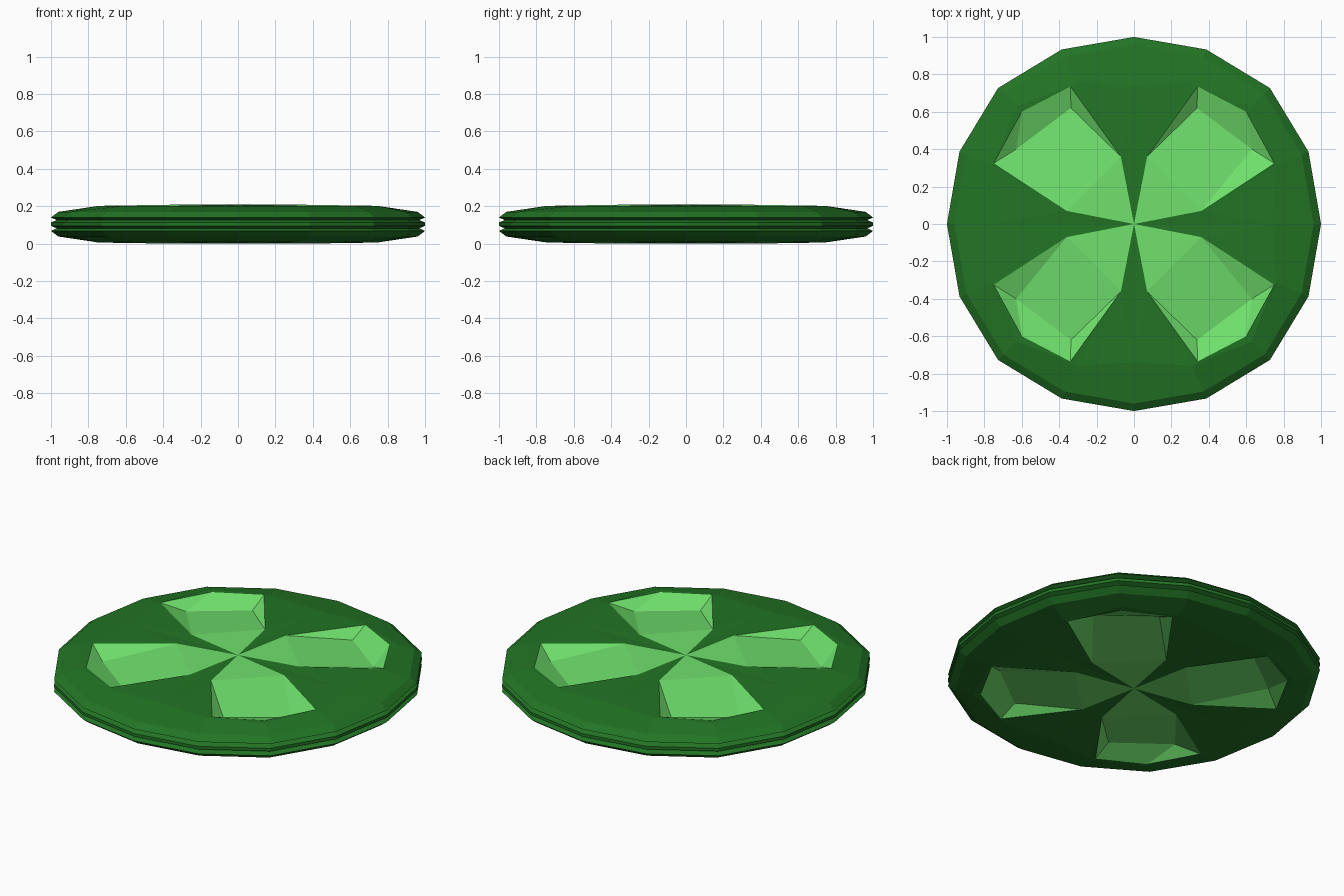
import bpy, bmesh
from math import sin, cos, radians

if "Cube" in bpy.data.objects:
    bpy.data.objects.remove(bpy.data.objects["Cube"])

MID = 0.104          # mid height; the disc is mirrored about it
TOP = 0.104          # half thickness


def material(name, rgb):
    m = bpy.data.materials.new(name)
    m.diffuse_color = (*rgb, 1)
    m.use_nodes = True
    m.node_tree.nodes["Principled BSDF"].inputs["Base Color"].default_value = m.diffuse_color
    return m


def build(name, faces, mat):
    """Mirror first-octant faces into all eight octants and weld them."""
    bm = bmesh.new()
    for sx in (1, -1):
        for sy in (1, -1):
            for sz in (1, -1):
                for f in faces:
                    pts = [bm.verts.new((x * sx, y * sy, MID + z * sz)) for x, y, z in f]
                    if sx * sy * sz < 0:
                        pts.reverse()
                    bm.faces.new(pts)
    bmesh.ops.remove_doubles(bm, verts=bm.verts, dist=0.0005)
    bmesh.ops.triangulate(bm, faces=[f for f in bm.faces if len(f.verts) > 4])
    me = bpy.data.meshes.new(name)
    bm.to_mesh(me)
    bm.free()
    me.materials.append(mat)
    ob = bpy.data.objects.new(name, me)
    bpy.context.collection.objects.link(ob)
    return ob


def ring(radii, z, scale=1.0):
    """Quarter ring of a slightly squarish 16-sided outline."""
    r = [radii[0], radii[1], radii[2], radii[1], radii[0]]
    return [(scale * r[i] * cos(radians(22.5 * i)), scale * r[i] * sin(radians(22.5 * i)), z)
            for i in range(5)]


# Petal outline on the surface and its sunken floor corners
O = (0, 0, TOP)
D1, D2 = (0.07, 0.36, TOP), (0.36, 0.07, TOP)
A, B, C = (0.34, 0.735, 0.098), (0.60, 0.60, 0.097), (0.75, 0.325, 0.098)
E, F = (0.337, 0.62, 0.048), (0.63, 0.40, 0.048)

# Disc: top surface around the petals, then rings down the grooved rim
outer = (1.0, 1.01, 1.028)
inner = ring((0.74, 0.82, 0.89), 0.096)
disc = [[O] + inner[:3] + [B, C, D2],
        [O, D1, A, B] + inner[2:]]
rings = [inner,
         ring(outer, 0.066, 0.96),
         ring(outer, 0.036),
         ring(outer, 0.022, 0.97),
         ring(outer, 0.009),
         ring(outer, 0.0)]
for up, low in zip(rings, rings[1:]):
    for i in range(4):
        disc.append([low[i], low[i + 1], up[i + 1], up[i]])
build("round_disc", disc, material("dark_green", (0.016, 0.175, 0.018)))

# Petals: flat tip, sloping floor, side walls and outer walls
petals = [[O, D2, D1],
          [D1, D2, F, E],
          [D2, C, F],
          [D1, E, A],
          [F, C, B],
          [E, F, B, A]]
build("sunken_petals", petals, material("light_green", (0.16, 0.75, 0.15)))
